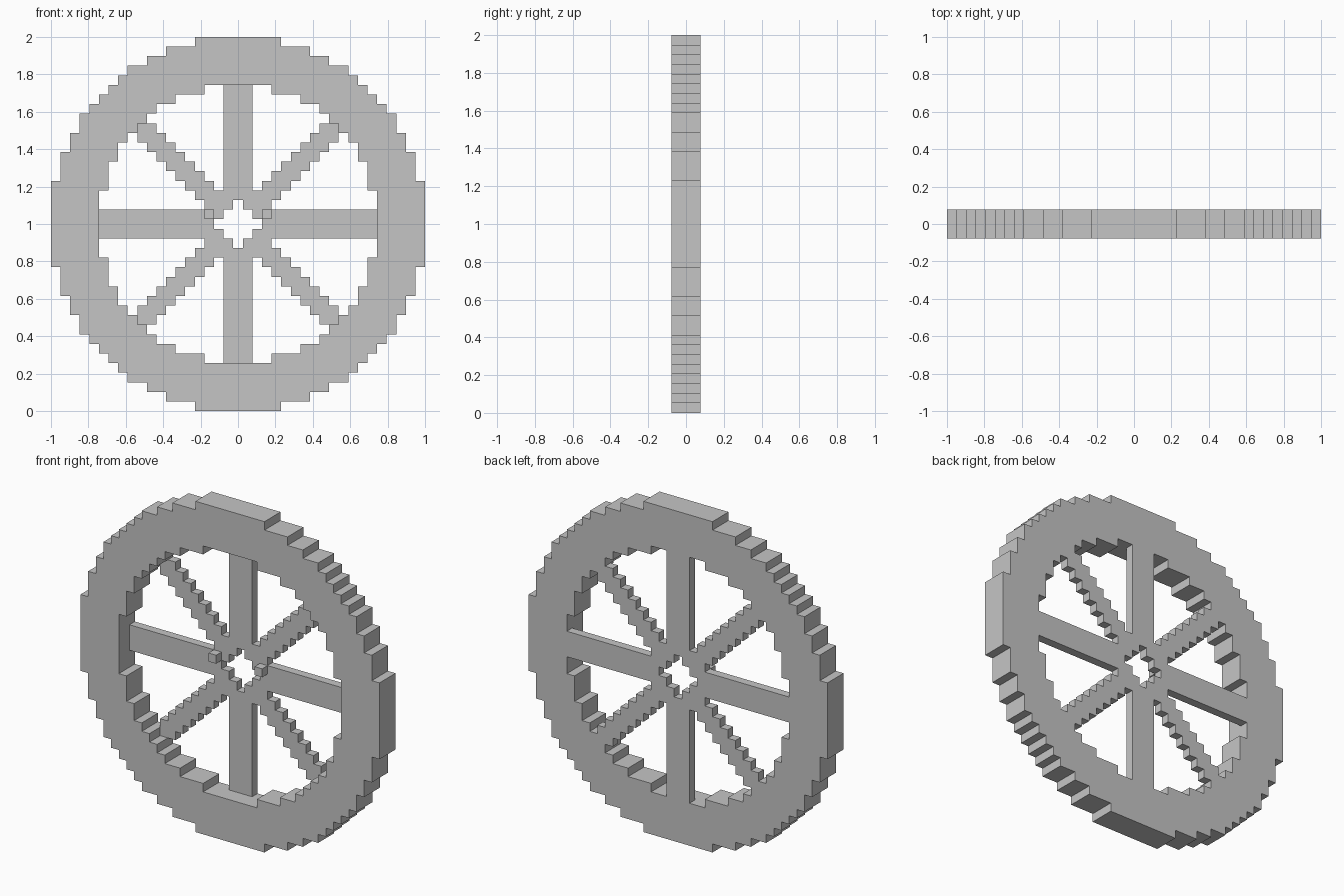
import bpy, bmesh
from mathutils import Vector

cube = bpy.data.objects.get("Cube")
if cube:
    bpy.data.objects.remove(cube, do_unlink=True)

U = 2 / 39          # edge of one block
R = 19              # blocks from the centre to the rim

grey = bpy.data.materials.new("light grey")
grey.use_nodes = True
colour = (0.56, 0.56, 0.56, 1)
grey.diffuse_color = colour
grey.node_tree.nodes["Principled BSDF"].inputs["Base Color"].default_value = colour


def block_plate(name, keep, front, back):
    """Plate made of the blocks (i across, j up) that pass keep, between two depths."""
    bm = bmesh.new()
    corners = {}

    def corner(a, b):
        if (a, b) not in corners:
            corners[a, b] = bm.verts.new(((a - 0.5) * U, front * U, 1 + (b - 0.5) * U))
        return corners[a, b]

    for i in range(-R, R + 1):
        for j in range(-R, R + 1):
            if keep(i, j):
                bm.faces.new([corner(i, j), corner(i + 1, j),
                              corner(i + 1, j + 1), corner(i, j + 1)])
    grown = bmesh.ops.extrude_face_region(bm, geom=bm.faces[:], use_keep_orig=True)
    moved = [g for g in grown["geom"] if isinstance(g, bmesh.types.BMVert)]
    bmesh.ops.translate(bm, verts=moved, vec=Vector((0, (back - front) * U, 0)))
    bmesh.ops.recalc_face_normals(bm, faces=bm.faces[:])
    mesh = bpy.data.meshes.new(name)
    bm.to_mesh(mesh)
    bm.free()
    mesh.materials.append(grey)
    obj = bpy.data.objects.new(name, mesh)
    bpy.context.collection.objects.link(obj)


def inside(i, j, radius):
    return i * i + j * j <= radius * radius


def is_rim(i, j):
    return inside(i, j, R + 0.5) and not inside(i, j, 14.5)


def is_straight(i, j):
    return min(abs(i), abs(j)) <= 1


def is_diagonal(i, j):
    return not is_straight(i, j) and abs(abs(i) - abs(j)) <= 1


def is_centre(i, j):
    return max(abs(i), abs(j)) <= 3


def is_hub(i, j):
    return is_centre(i, j) and abs(i) + abs(j) > 2


def spokes(rule):
    return lambda i, j: rule(i, j) and inside(i, j, 14.5) and not is_centre(i, j)


# Full-depth stepped rim
block_plate("rim", is_rim, -1.5, 1.5)

# Thin hub and spokes, flush with the back of the rim
block_plate("hub", is_hub, 0.5, 1.5)
block_plate("straight_spokes", spokes(is_straight), 0.5, 1.5)
block_plate("diagonal_spokes", spokes(is_diagonal), 0.5, 1.5)

# Two small pegs on the front of the hub
for name, column in (("left_peg", 3), ("right_peg", -3)):
    block_plate(name, lambda i, j: (i, j) == (column, 1), -0.5, 0.5)
